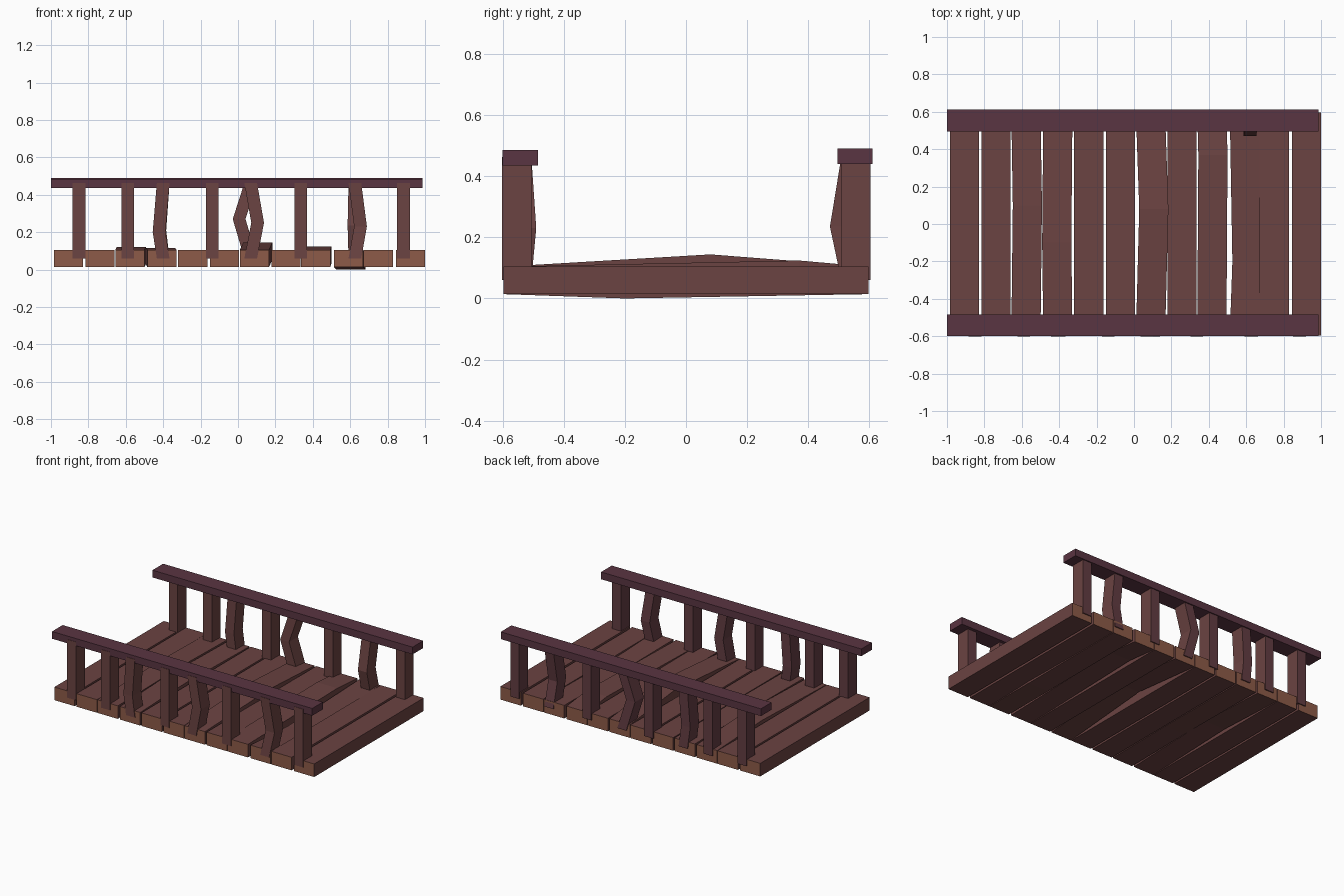
import bpy
import bmesh
from mathutils import Vector

if "Cube" in bpy.data.objects:
    bpy.data.objects.remove(bpy.data.objects["Cube"])


def material(name, col):
    m = bpy.data.materials.new(name)
    m.diffuse_color = (*col, 1)
    m.use_nodes = True
    m.node_tree.nodes["Principled BSDF"].inputs["Base Color"].default_value = m.diffuse_color
    return m


BROWN = material("red brown wood", (0.147, 0.056, 0.054))
END = material("cut end orange brown", (0.270, 0.105, 0.066))
PURPLE = material("purple rail wood", (0.102, 0.035, 0.054))
SHADE = material("weathered post back", (0.125, 0.046, 0.055))


def bar(name, rings, half_u, half_v, axis, mats, rule=None):
    """Box swept through ring centres; axis is the long direction."""
    bm = bmesh.new()
    loops = []
    for c in rings:
        ring = []
        for su, sv in ((-1, -1), (1, -1), (1, 1), (-1, 1)):
            u, v = su * half_u, sv * half_v
            off = {"x": (0, u, v), "y": (u, 0, v), "z": (u, v, 0)}[axis]
            ring.append(bm.verts.new(Vector(c) + Vector(off)))
        loops.append(ring)
    for a, b in zip(loops, loops[1:]):
        for i in range(4):
            j = (i + 1) % 4
            bm.faces.new((a[i], a[j], b[j], b[i]))
    bm.faces.new(loops[0])
    bm.faces.new(loops[-1])
    bmesh.ops.recalc_face_normals(bm, faces=bm.faces)
    bm.normal_update()
    if rule:
        for f in bm.faces:
            f.material_index = rule(f.normal)
    me = bpy.data.meshes.new(name)
    bm.to_mesh(me)
    bm.free()
    for m in mats:
        me.materials.append(m)
    ob = bpy.data.objects.new(name, me)
    bpy.context.collection.objects.link(ob)
    return ob


# Deck planks, some warped at one point: index -> (y, x shift, z shift)
warps = {2: (0.1, 0.008, 0.016), 3: (-0.1, -0.006, 0.010),
         6: (0.08, 0.018, 0.040), 8: (0.37, 0.006, 0.020),
         9: (-0.20, 0.014, -0.014)}
centres = [-0.907, -0.737, -0.578, -0.407, -0.242, -0.072,
           0.088, 0.257, 0.416, 0.590, 0.750, 0.922]
for i, x in enumerate(centres):
    rings = [(x, -0.597, 0.059), (x, 0.597, 0.059)]
    if i in warps:
        y, dx, dz = warps[i]
        rings.insert(1, (x + dx, y, 0.059 + dz))
    bar(f"deck_plank_{i + 1}", rings, 0.078, 0.045, "y", (BROWN, END),
        lambda n: 1 if abs(n.y) > 0.9 else 0)


# Railing posts: x, then bends (x shift, inward shift, z) for front and back
posts = [(-0.85, None, None), (-0.59, None, None),
         (-0.400, (-0.022, 0.004, 0.20), (-0.018, 0.004, 0.21)),
         (-0.138, None, None),
         (0.068, (0.037, 0.0, 0.25), (-0.062, 0.008, 0.27)),
         (0.335, None, None),
         (0.625, (0.030, 0.016, 0.23), (-0.005, 0.037, 0.235)),
         (0.885, None, None)]
for side, s, yc in (("front", -1, -0.554), ("back", 1, 0.556)):
    for i, (x, fb, bb) in enumerate(posts):
        bend = fb if s < 0 else bb
        rings = [(x, yc, 0.06), (x, yc, 0.462)]
        if bend:
            dx, dy, z = bend
            rings.insert(1, (x + dx, yc - s * dy, z))
        bar(f"{side}_post_{i + 1}", rings, 0.034, 0.048, "z", (BROWN, SHADE),
            lambda n: 1 if n.y > 0.7 or n.x < -0.7 else 0)

# Hand rails
for side, y, z in (("front", -0.542, 0.460), ("back", 0.553, 0.465)):
    bar(f"{side}_hand_rail", [(-1.0, y, z), (0.987, y, z)],
        0.058, 0.025, "x", (PURPLE,))
